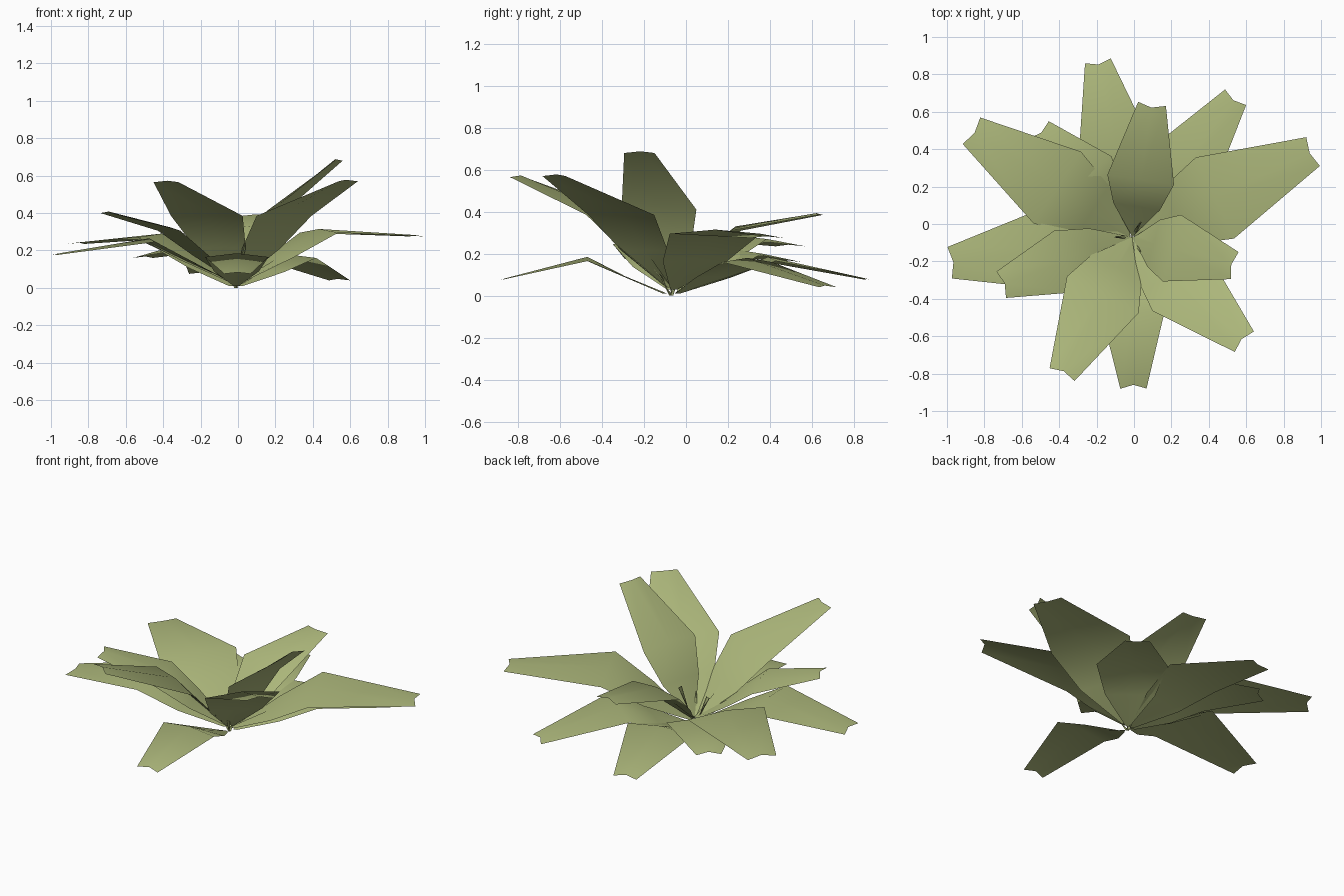
import bpy
from math import cos, sin, radians

if "Cube" in bpy.data.objects:
    bpy.data.objects.remove(bpy.data.objects["Cube"])

CX, CY = -0.01, -0.07   # point where all leaves meet

mat = bpy.data.materials.new("leaf_green")
mat.diffuse_color = (0.42, 0.48, 0.20, 1)
mat.use_nodes = True
mat.node_tree.nodes["Principled BSDF"].inputs["Base Color"].default_value = mat.diffuse_color


def leaf(name, az, mid_r, mid_z, tip_r, tip_z, w, tip_w=0.085, base=(0.04, 0.02)):
    """Creased leaf: narrow base, wide middle, notched tip. w = half width."""
    dx, dy = cos(radians(az)), sin(radians(az))
    br, bz = base
    # rows: edge radius, centre radius, edge height, centre height, half width
    hr, hz = (br + mid_r) / 2, (bz + mid_z) / 2
    rows = [(br, br - 0.02, bz, bz, w * 0.08),
            (hr, hr, hz, hz + 0.005, w * 0.70),
            (mid_r, mid_r, mid_z, mid_z + 0.02, w),
            (tip_r, tip_r - 0.02, tip_z, tip_z + 0.008, tip_w)]
    verts = []
    for er, cr, ez, cz, hw in rows:
        for r, z, s in ((er, ez, hw), (cr, cz, 0), (er, ez, -hw)):
            verts.append((CX + dx * r - dy * s, CY + dy * r + dx * s, z))
    faces = [(3 * i + j, 3 * i + j + 1, 3 * i + j + 4, 3 * i + j + 3)
             for i in range(3) for j in range(2)]
    me = bpy.data.meshes.new(name)
    me.from_pydata(verts, [], faces)
    me.shade_smooth()
    me.materials.append(mat)
    ob = bpy.data.objects.new(name, me)
    bpy.context.collection.objects.link(ob)


# azimuth, middle radius, middle height, tip radius, tip height, half width
low_leaves = [
    (101, 0.47, 0.165, 0.96, 0.075, 0.20),
    (53.5, 0.45, 0.16, 0.93, 0.04, 0.20),
    (270.5, 0.40, 0.165, 0.81, 0.075, 0.17),
    (131, 0.40, 0.20, 0.76, 0.16, 0.20),
]
middle_leaves = [
    (25.3, 0.49, 0.295, 1.07, 0.275, 0.24),
    (188, 0.47, 0.245, 0.985, 0.175, 0.215),
    (146.5, 0.48, 0.27, 1.03, 0.235, 0.23),
]
upper_leaves = [
    (81.5, 0.31, 0.31, 0.72, 0.385, 0.18),
    (200, 0.38, 0.305, 0.745, 0.40, 0.175),
    (344.5, 0.22, 0.41, 0.57, 0.68, 0.185),
    (317, 0.35, 0.385, 0.82, 0.57, 0.215),
    (243, 0.345, 0.385, 0.825, 0.565, 0.215),
]
for i, p in enumerate(low_leaves):
    leaf(f"low_leaf_{i}", *p, tip_w=0.07, base=(0.04, 0.01))
for i, p in enumerate(middle_leaves):
    leaf(f"middle_leaf_{i}", *p, base=(0.03, 0.03))
for i, p in enumerate(upper_leaves):
    leaf(f"upper_leaf_{i}", *p, tip_w=0.075, base=(0.02, 0.04))

# short thin shoots at the crown
for i, (az, h) in enumerate([(60, 0.24), (180, 0.18), (300, 0.15)]):
    leaf(f"shoot_{i}", az, 0.05, h * 0.5, 0.10, h, 0.008, 0.003, base=(0.01, 0.0))
